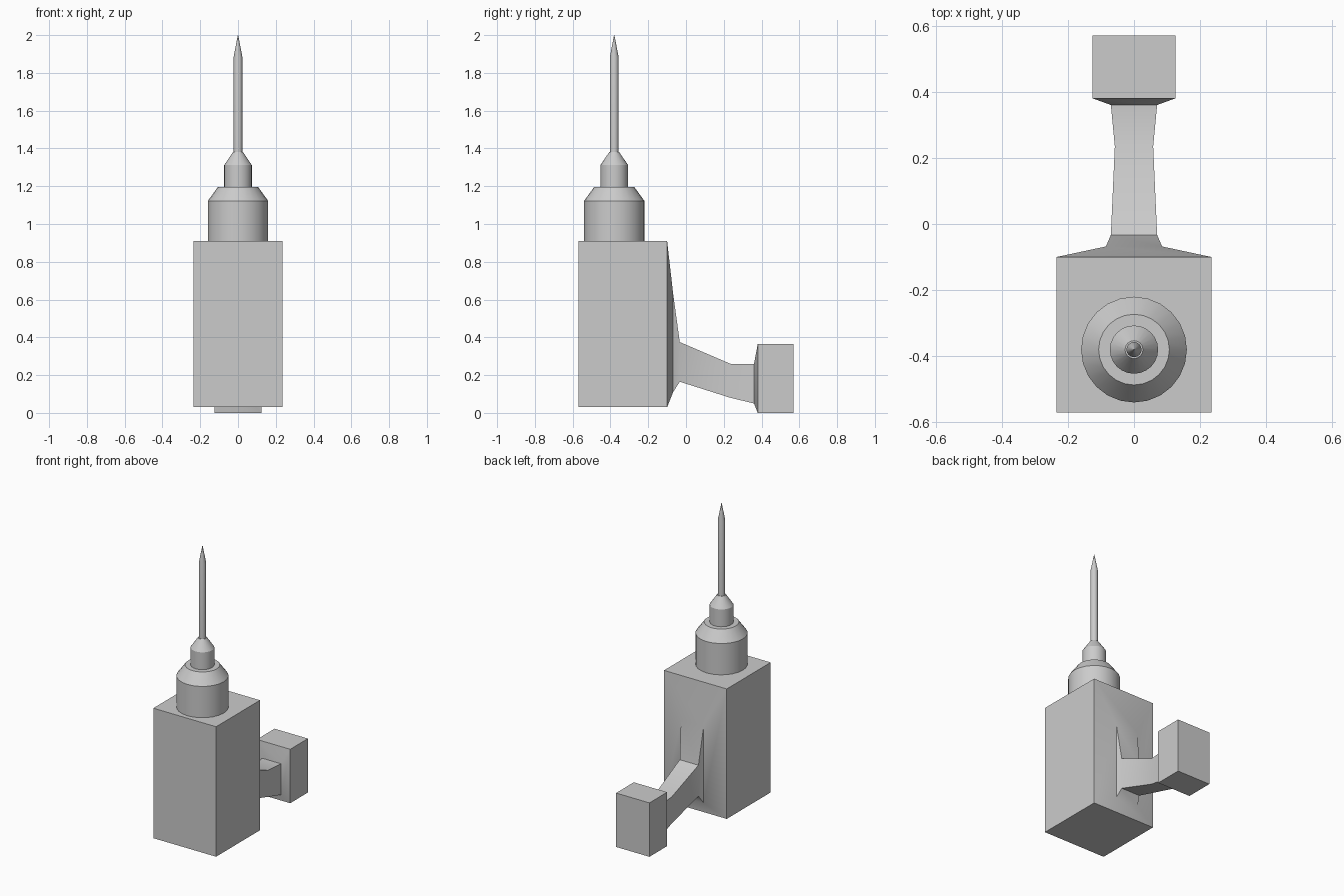
import bpy, bmesh, math

if "Cube" in bpy.data.objects:
    bpy.data.objects.remove(bpy.data.objects["Cube"])


def make_object(name, bm):
    bmesh.ops.recalc_face_normals(bm, faces=bm.faces)
    mesh = bpy.data.meshes.new(name)
    bm.to_mesh(mesh)
    bm.free()
    obj = bpy.data.objects.new(name, mesh)
    bpy.context.collection.objects.link(obj)
    bpy.ops.object.select_all(action='DESELECT')
    obj.select_set(True)
    bpy.context.view_layer.objects.active = obj
    bpy.ops.object.shade_smooth_by_angle(angle=math.radians(30))
    return obj


def loft(name, rings, cap_start=True, cap_end=True):
    """Join matching rings of points with quads, capping the ends."""
    bm = bmesh.new()
    loops = [[bm.verts.new(p) for p in ring] for ring in rings]
    for a, b in zip(loops, loops[1:]):
        n = len(a)
        for i in range(n):
            j = (i + 1) % n
            bm.faces.new((a[i], a[j], b[j], b[i]))
    if cap_start:
        bm.faces.new(loops[0])
    if cap_end:
        bm.faces.new(loops[-1])
    return make_object(name, bm)


def rect(y, half_width, z0, z1):
    w = half_width
    return [(-w, y, z0), (w, y, z0), (w, y, z1), (-w, y, z1)]


def circle(radius, z, y=-0.38, sides=24):
    return [(radius * math.cos(2 * math.pi * i / sides),
             y + radius * math.sin(2 * math.pi * i / sides), z)
            for i in range(sides)]


# Main body, flared neck, arm and end block as one continuous loft along y
loft("body_and_arm", [rect(*r) for r in [
    (-0.57, 0.235, 0.03, 0.91),
    (-0.10, 0.235, 0.03, 0.91),
    (-0.068, 0.085, 0.11, 0.63),
    (-0.033, 0.070, 0.165, 0.375),
    (0.235, 0.058, 0.08, 0.26),
    (0.36, 0.070, 0.05, 0.26),
    (0.38, 0.125, 0.0, 0.365),
    (0.57, 0.125, 0.0, 0.365),
]])

# Stepped collar on top of the body
loft("collar", [circle(r, z) for r, z in [
    (0.16, 0.91), (0.16, 1.122), (0.107, 1.195), (0.073, 1.195),
    (0.073, 1.312), (0.027, 1.38), (0.022, 1.38)]])

# Thin spike with a pointed tip
loft("spike", [circle(r, z, sides=16) for r, z in [
    (0.023, 1.37), (0.023, 1.885), (0.001, 2.0)]])
